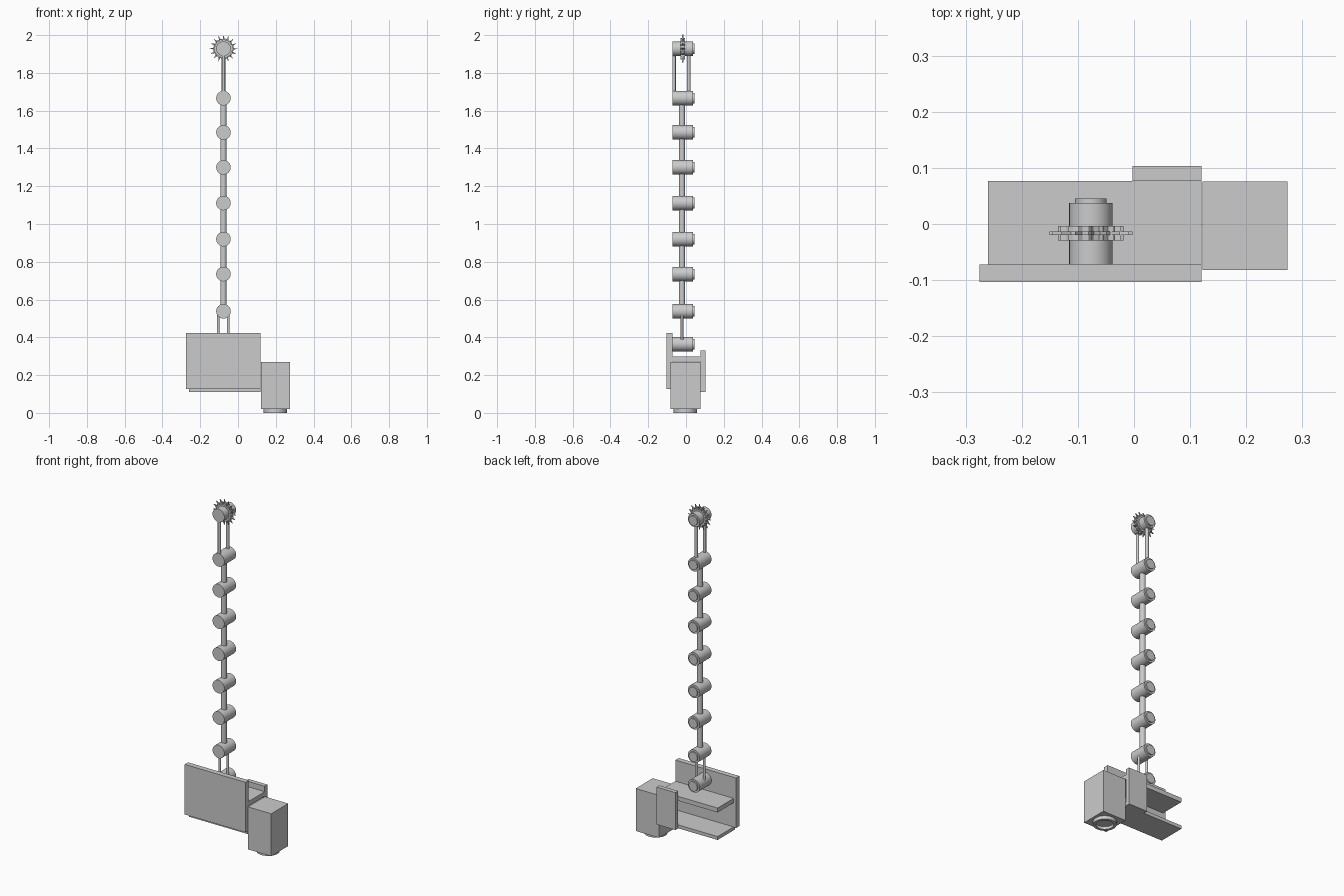
import bpy, bmesh, math
from mathutils import Matrix

if "Cube" in bpy.data.objects:
    bpy.data.objects.remove(bpy.data.objects["Cube"])

grey = bpy.data.materials.new("light_grey")
grey.diffuse_color = (0.6, 0.6, 0.6, 1)
grey.use_nodes = True
grey.node_tree.nodes["Principled BSDF"].inputs["Base Color"].default_value = grey.diffuse_color


def finish(name, bm, smooth=False):
    bmesh.ops.recalc_face_normals(bm, faces=bm.faces)
    mesh = bpy.data.meshes.new(name)
    bm.to_mesh(mesh)
    bm.free()
    mesh.materials.append(grey)
    ob = bpy.data.objects.new(name, mesh)
    bpy.context.collection.objects.link(ob)
    if smooth:
        bpy.ops.object.select_all(action='DESELECT')
        ob.select_set(True)
        bpy.context.view_layer.objects.active = ob
        bpy.ops.object.shade_smooth_by_angle(angle=math.radians(35))
    return ob


def box(name, x, y, z):
    bm = bmesh.new()
    bmesh.ops.create_cube(bm, size=1)
    for v in bm.verts:
        v.co = [a + (b - a) * (c + 0.5) for (a, b), c in zip((x, y, z), v.co)]
    return finish(name, bm)


def lathe(name, profile, center, axis='Z', steps=40):
    """Spin (radius, height) points about the axis through center."""
    bm = bmesh.new()
    verts = [bm.verts.new((r, 0, h)) for r, h in profile]
    edges = [bm.edges.new(p) for p in zip(verts, verts[1:])]
    bmesh.ops.spin(bm, geom=verts + edges, cent=(0, 0, 0), axis=(0, 0, 1),
                   angle=2 * math.pi, steps=steps)
    bmesh.ops.remove_doubles(bm, verts=bm.verts, dist=1e-5)
    turn = Matrix.Rotation(-math.pi / 2, 4, 'X') if axis == 'Y' else Matrix()
    bm.transform(Matrix.Translation(center) @ turn)
    return finish(name, bm, True)


def rod(name, x, y, z0, z1, r):
    return lathe(name, [(0, z0), (r, z0), (r, z1), (0, z1)], (x, y, 0), steps=20)


def saw_wheel(name, center, y0, y1, root, tip, teeth=16):
    """Disc across y0..y1 with leaning teeth."""
    bm = bmesh.new()
    ring = []
    for i in range(teeth):
        for frac, r in ((0, tip), (0.18, root), (0.75, root * 1.06)):
            a = math.pi / 2 + 2 * math.pi * (i + frac) / teeth
            ring.append(bm.verts.new((center[0] + r * math.cos(a), y0,
                                      center[1] + r * math.sin(a))))
    face = bm.faces.new(ring)
    out = bmesh.ops.extrude_face_region(bm, geom=[face])
    for v in out['geom']:
        if isinstance(v, bmesh.types.BMVert):
            v.co.y = y1
    return finish(name, bm)


CX = -0.077

# Bracket: front plate, two shelves and a short back plate
box("front_plate", (-0.275, 0.12), (-0.103, -0.072), (0.127, 0.422))
box("upper_shelf", (-0.26, 0.12), (-0.083, 0.077), (0.272, 0.298))
box("lower_shelf", (-0.26, 0.12), (-0.083, 0.077), (0.11, 0.13))
box("back_plate", (-0.003, 0.12), (0.077, 0.103), (0.11, 0.33))

# Hanging box with a recessed ring underneath
box("side_box", (0.122, 0.274), (-0.082, 0.076), (0.02, 0.27))
lathe("ring_foot", [(0.062, 0.022), (0.062, 0), (0.047, 0), (0.047, 0.016), (0, 0.016)],
      (0.198, -0.003, 0))

# Drums with a smaller cap at the back
heights = [0.364, 0.538, 0.735, 0.92, 1.111, 1.30, 1.485, 1.666, 1.928]
for i, z in enumerate(heights):
    lathe(f"drum_{i + 1}", [(0, -0.072), (0.0385, -0.072), (0.0385, 0.037),
                            (0.028, 0.037), (0.028, 0.045), (0, 0.045)],
          (CX, 0, z), 'Y')

# Single rods between the middle drums
for i in range(1, 7):
    rod(f"link_rod_{i}", CX, -0.021, heights[i] + 0.03, heights[i + 1] - 0.03, 0.016)

# Paired rods at the bottom and at the top
for side, x in (("left", -0.105), ("right", -0.051)):
    rod(f"lower_rod_{side}", x, -0.021, 0.385, 0.517, 0.007)
for side, y, r in (("front", -0.063, 0.009), ("back", 0.014, 0.01)):
    rod(f"upper_rod_{side}", CX, y, 1.69, 1.90, r)

# Toothed wheel: thin saw disc between two smaller rims
saw_wheel("saw_disc", (CX, 1.928), -0.02, -0.013, 0.052, 0.074)
saw_wheel("saw_rims", (CX, 1.928), -0.029, -0.004, 0.047, 0.058)
